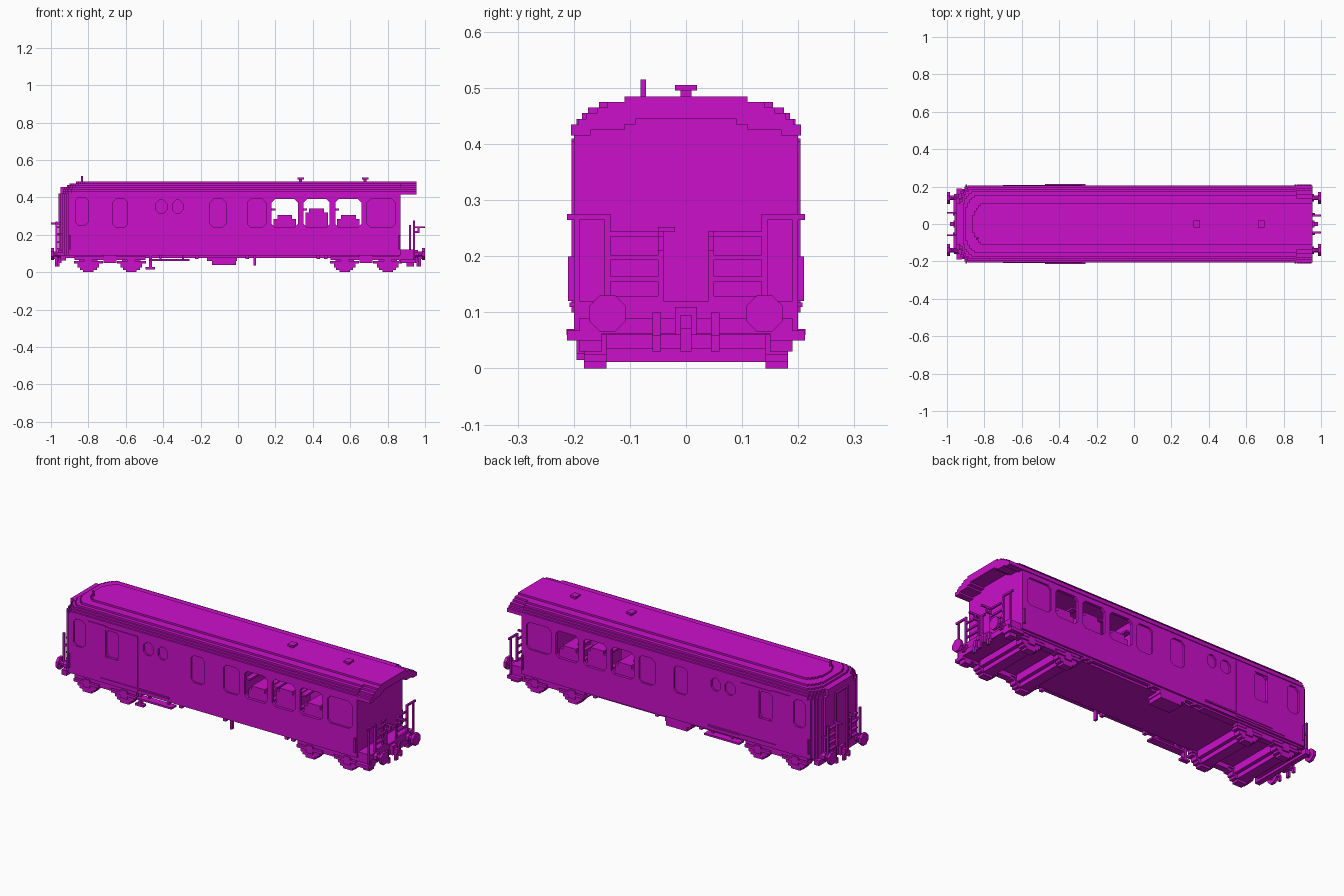
import bpy, bmesh, math
from mathutils import Matrix, Vector

if "Cube" in bpy.data.objects:
    bpy.data.objects.remove(bpy.data.objects["Cube"], do_unlink=True)

mat = bpy.data.materials.new("magenta")
mat.use_nodes = True
COL = (0.6, 0.005, 0.6, 1)
mat.diffuse_color = COL
mat.node_tree.nodes["Principled BSDF"].inputs["Base Color"].default_value = COL


def finish(name, bm):
    bmesh.ops.recalc_face_normals(bm, faces=bm.faces[:])
    me = bpy.data.meshes.new(name)
    bm.to_mesh(me)
    bm.free()
    me.materials.append(mat)
    ob = bpy.data.objects.new(name, me)
    bpy.context.collection.objects.link(ob)
    return ob


def box(bm, x0, x1, y0, y1, z0, z1):
    m = Matrix.Translation(((x0 + x1) / 2, (y0 + y1) / 2, (z0 + z1) / 2))
    bmesh.ops.create_cube(bm, size=1, matrix=m @ Matrix.Diagonal((x1 - x0, y1 - y0, z1 - z0, 1)))


def boxes(name, items, mirror=False):
    bm = bmesh.new()
    for x0, x1, y0, y1, z0, z1 in items:
        box(bm, x0, x1, y0, y1, z0, z1)
        if mirror:
            box(bm, x0, x1, -y1, -y0, z0, z1)
    return finish(name, bm)


def prism(bm, pts, vec):
    f = bm.faces.new([bm.verts.new(p) for p in pts])
    r = bmesh.ops.extrude_face_region(bm, geom=[f])
    bmesh.ops.translate(bm, vec=vec, verts=[v for v in r["geom"] if isinstance(v, bmesh.types.BMVert)])


# Plan outline with stepped corners at the closed end
CORNER = [(0, .065), (.01, .04), (.02, .025), (.03, .012), (.045, 0)]


def plan(bm, xl, xr, hw, z0, z1):
    half = []
    for i, (dx, inset) in enumerate(CORNER):
        if i:
            half.append((xl + dx, hw - CORNER[i - 1][1]))
        half.append((xl + dx, hw - inset))
    half.append((xr, hw))
    pts = half + [(x, -y) for x, y in reversed(half)]
    prism(bm, [(x, y, z0) for x, y in pts], Vector((0, 0, z1 - z0)))


# Body shell with a hollow saloon and windows
bm = bmesh.new()
plan(bm, -.95, .87, .2, .09, .42)
body = finish("body_shell", bm)


def window(bm, x0, x1, z0, z1, y0, y1, c=.018):
    pts = [(x0 + c, z0), (x1 - c, z0), (x1, z0 + c), (x1, z1 - c),
           (x1 - c, z1), (x0 + c, z1), (x0, z1 - c), (x0, z0 + c)]
    prism(bm, [(x, y0, z) for x, z in pts], Vector((0, y1 - y0, 0)))


def cut(target, bm):
    cutter = finish("cutter", bm)
    cutter.hide_render = True
    mod = target.modifiers.new("cut", "BOOLEAN")
    mod.operation, mod.solver, mod.object = "DIFFERENCE", "EXACT", cutter
    bpy.context.view_layer.objects.active = target
    bpy.ops.object.modifier_apply(modifier=mod.name)
    bpy.data.objects.remove(cutter, do_unlink=True)


bm = bmesh.new()
box(bm, .16, .68, -.185, .185, .11, .405)
cut(body, bm)
bm = bmesh.new()
for x0, x1 in ((.18, .32), (.35, .49), (.52, .66)):
    window(bm, x0, x1, .24, .39, -.3, .3)
cut(body, bm)
bm = bmesh.new()
CLOSED = [(-.87, -.80, .25, .40), (-.67, -.59, .24, .39), (-.44, -.38, .315, .385),
          (-.35, -.295, .315, .385), (-.15, -.065, .24, .39), (.05, .15, .24, .39),
          (.69, .84, .24, .39)]
for x0, x1, z0, z1 in CLOSED:
    window(bm, x0, x1, z0, z1, -.3, -.19)
    window(bm, x0, x1, z0, z1, .19, .3)
cut(body, bm)

# Seats seen through the open windows
bm = bmesh.new()
for x0, x1, top in ((.18, .32, .285), (.35, .49, .32), (.52, .66, .285)):
    for s in (-1, 1):
        a, b = sorted((s * .05, s * .18))
        box(bm, x0 - .01, x1 + .01, a, b, .11, .25)
        box(bm, x0 + .01, x1 - .01, a, b, .25, top)
        box(bm, x0 + .03, x1 - .03, a, b, top, top + .02)
        box(bm, x0 - .01, x0 + .02, a, b, .33, .34)
finish("saloon_seats", bm)

# Stepped roof: (z bottom, z top, half width, closed end x)
bm = bmesh.new()
ROOF = [(.415, .435, .205, -.935), (.435, .445, .195, -.935), (.445, .455, .185, -.93),
        (.455, .465, .175, -.915), (.465, .475, .155, -.90), (.475, .485, .11, -.865)]
for z0, z1, hw, xl in ROOF:
    plan(bm, xl, .87, hw, z0, z1)
box(bm, -.95, -.90, -.11, .11, .415, .455)
finish("roof", bm)

# Roof overhang with an arched underside
top = [(.11, .485), (.11, .475), (.14, .475), (.14, .465), (.158, .465), (.158, .455), (.178, .455),
       (.178, .445), (.192, .445), (.192, .435), (.205, .435), (.205, .415), (.17, .415), (.17, .425),
       (.11, .425), (.11, .435), (.09, .435), (.09, .445)]
bm = bmesh.new()
loop = top + [(-y, z) for y, z in reversed(top)]
prism(bm, [(.87, y, z) for y, z in loop], Vector((.085, 0, 0)))
finish("roof_overhang", bm)

# Roof fittings
items = []
for x in (.335, .68):
    items += [(x - .008, x + .008, -.01, .01, .48, .495), (x - .018, x + .018, -.02, .02, .495, .505)]
boxes("roof_vents", items)
boxes("chimney", [(-.84, -.83, -.081, -.071, .47, .515)])

# Luggage doors as thin plates with a lower rail, window left free
boxes("luggage_door", [(-.78, -.67, .2, .204, .10, .41), (-.59, -.475, .2, .204, .10, .405),
                       (-.67, -.59, .2, .204, .10, .24), (-.67, -.59, .2, .204, .39, .405),
                       (-.70, -.28, .2, .208, .11, .118)], True)
boxes("hand_rails", [(.857, .866, .2, .21, .12, .20), (-.90, -.893, .19, .21, .12, .20)], True)

# Solebar, bogies and wheels
boxes("underframe", [(-.94, .94, -.16, .16, .075, .095), (-.90, .87, .17, .19, .08, .095)], False)
bm = bmesh.new()
for cx in (-.685, .685):
    for s in (-1, 1):
        a, b = sorted((s * .15, s * .185))
        box(bm, cx - .19, cx + .19, a, b, .065, .085)
        box(bm, cx - .035, cx + .035, a, b, .05, .09)
    for dx in (-.115, .115):
        x = cx + dx
        box(bm, x - .03, x + .03, -.142, .142, .012, .09)
        box(bm, x - .05, x + .05, -.142, .142, .035, .08)
        for s in (-1, 1):
            a, b = sorted((s * .142, s * .182))
            for w, z0, z1 in ((.028, 0, .012), (.045, .012, .025), (.058, .025, .06)):
                box(bm, x - w, x + w, a, b, z0, z1)
            a, b = sorted((s * .15, s * .19))
            box(bm, x - .078, x + .078, a, b, .045, .06)
            box(bm, x - .02, x + .02, a, b, .03, .075)
finish("bogies", bm)

# Equipment below the floor
boxes("battery_box", [(-.165, -.005, .10, .19, .06, .09), (-.14, -.01, .10, .19, .037, .06)])
boxes("drain_pipe", [(.083, .095, -.19, -.17, .035, .09)])
boxes("filler_pipe", [(-.475, -.46, -.195, -.17, .02, .09), (-.495, -.445, -.195, -.17, .015, .027)])
boxes("door_steps", [(-.475, -.26, .17, .213, .06, .07), (-.42, -.41, .17, .19, .065, .09),
                     (-.30, -.29, .17, .19, .065, .09)], True)
boxes("floor_hangers", [(x, x + .018, .17, .19, .07, .09) for x in (-.23, .04, .42, .46)], True)

# Open end platform with steps and railings
boxes("platform", [(.86, .945, -.19, .19, .06, .12)])
boxes("platform_steps", [(.87, .95, .15, .212, .05, .068), (.90, .94, .15, .19, .03, .05)], True)
boxes("railing_hoops", [(.935, .945, .135, .145, .06, .275), (.935, .945, .19, .20, .06, .275),
                        (.935, .945, .135, .20, .265, .275), (.935, .945, .20, .212, .265, .275)], True)
bars = [(.935, .945, .04, .05, .10, .245)]
bars += [(.935, .945, .04, .14, z, z + .009) for z in (.12, .155, .193, .235)]
boxes("end_railing", bars, True)
boxes("gate_arms", [(.94, 1.0, .04, .05, .235, .245), (.94, .96, .04, .05, .21, .22),
                    (.96, .97, .04, .05, .21, .235)], True)
boxes("brake_crank", [(.915, .925, -.05, -.04, .12, .25), (.915, .925, -.05, -.02, .243, .252)])

# Closed end: door frame, ladder bars and handles
boxes("end_door_frame", [(-.96, -.945, .045, .055, .10, .42), (-.96, -.945, 0, .055, .41, .42)], True)
boxes("end_bars", [(-.965, -.945, .055, .13, z, z + .009) for z in (.12, .155, .195, .235)], True)
boxes("end_handles", [(-1.0, -.95, .055, .065, .255, .265), (-.975, -.965, .055, .065, .13, .26),
                      (-.975, -.93, .135, .145, .20, .21), (-.975, -.965, .135, .145, .09, .27)], True)

# Buffers, couplings and hoses at both ends
bm = bmesh.new()
for e in (-1, 1):
    for s in (-1, 1):
        for r, x0, x1 in ((.035, .985, 1.0), (.014, .955, .985), (.022, .935, .962)):
            m = Matrix.Translation((e * (x0 + x1) / 2, s * .14, .098)) @ Matrix.Rotation(math.pi / 2, 4, "Y")
            m = m @ Matrix.Rotation(math.pi / 8, 4, "Z")
            bmesh.ops.create_cone(bm, cap_ends=True, segments=8, radius1=r, radius2=r, depth=x1 - x0, matrix=m)
finish("buffers", bm)
items = []
for e in (-1, 1):
    for x0, x1, y0, y1, z0, z1 in ((.92, .95, -.19, .19, .062, .09), (.945, .965, -.02, .02, .06, .11),
                                   (.955, .985, -.01, .01, .07, .095), (.965, .978, -.01, .01, .03, .07),
                                   (.945, .96, -.06, -.045, .05, .10), (.955, .968, -.06, -.045, .03, .06),
                                   (.945, .96, .045, .06, .05, .10), (.955, .968, .045, .06, .03, .06)):
        a, b = sorted((e * x0, e * x1))
        items.append((a, b, y0, y1, z0, z1))
boxes("couplings_and_hoses", items)
